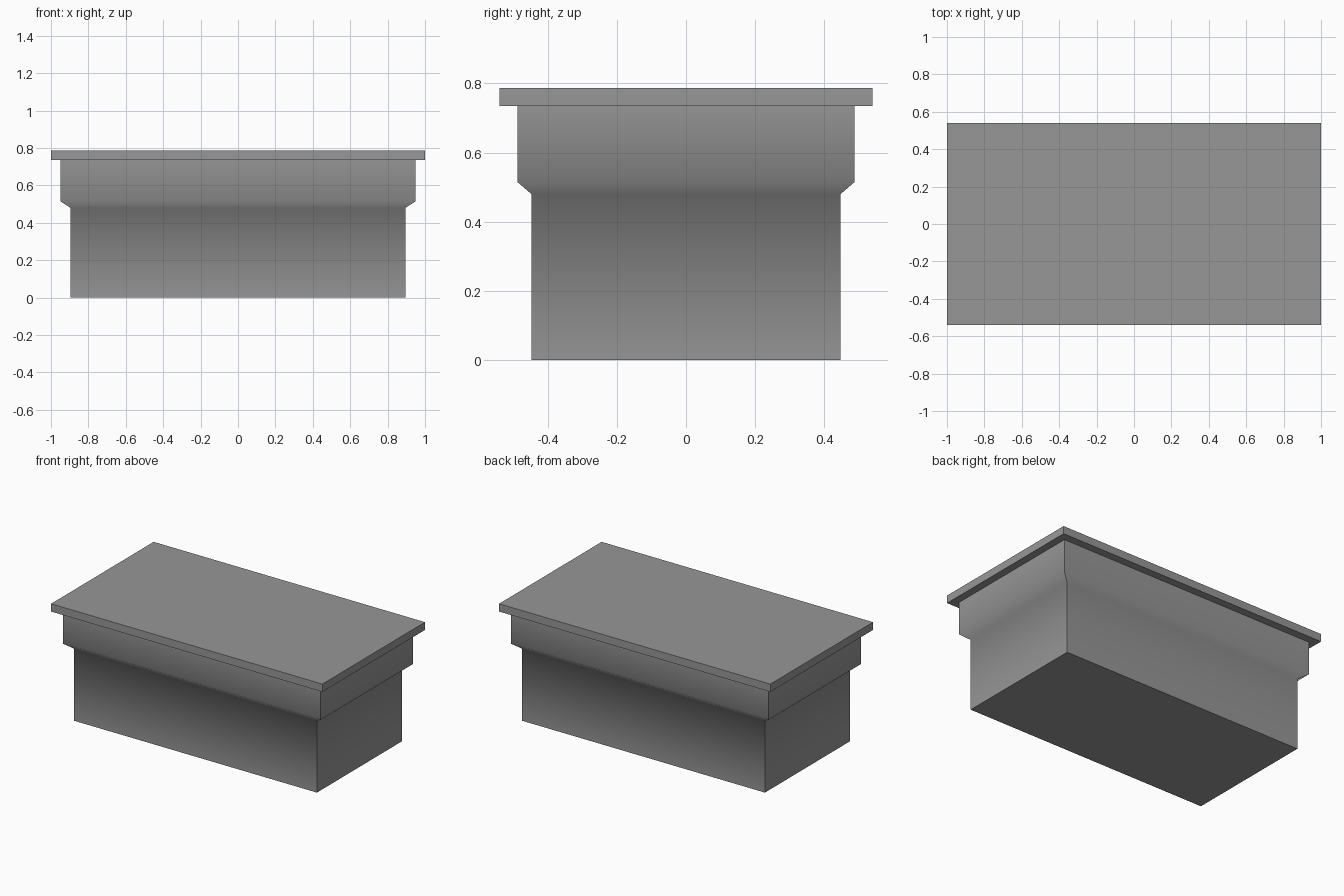
import bpy
import bmesh

cube = bpy.data.objects.get("Cube")
if cube:
    bpy.data.objects.remove(cube, do_unlink=True)

# Single grey finish
grey = bpy.data.materials.new("matte_grey")
grey.use_nodes = True
colour = (0.31, 0.31, 0.31, 1)
grey.diffuse_color = colour
grey.node_tree.nodes["Principled BSDF"].inputs["Base Color"].default_value = colour


def stacked_box(name, levels, soft_bends=False):
    """Loft rectangles given as (half width, half depth, height)."""
    bm = bmesh.new()
    rings = [[bm.verts.new((sx * w, sy * d, z))
              for sx, sy in ((-1, -1), (1, -1), (1, 1), (-1, 1))]
             for w, d, z in levels]
    for low, high in zip(rings, rings[1:]):
        for i in range(4):
            j = (i + 1) % 4
            bm.faces.new((low[i], low[j], high[j], high[i]))
    bm.faces.new(rings[0][::-1])
    bm.faces.new(rings[-1])
    bm.normal_update()
    # Only the horizontal bends between wall bands are soft
    ends = (levels[0][2], levels[-1][2])
    for edge in bm.edges:
        a, b = (v.co.z for v in edge.verts)
        level = abs(a - b) < 1e-5
        at_end = any(abs(a - z) < 1e-5 for z in ends)
        edge.smooth = soft_bends and level and not at_end
    for face in bm.faces:
        face.smooth = soft_bends
    mesh = bpy.data.meshes.new(name)
    bm.to_mesh(mesh)
    bm.free()
    mesh.materials.append(grey)
    obj = bpy.data.objects.new(name, mesh)
    bpy.context.collection.objects.link(obj)
    return obj


# Body: straight base flaring to a wider collar
stacked_box("body", [(0.895, 0.447, 0), (0.895, 0.447, 0.48),
                     (0.95, 0.488, 0.515), (0.95, 0.488, 0.735)], True)

# Overhanging flat top slab
stacked_box("top_slab", [(1, 0.54, 0.735), (1, 0.54, 0.787)])
